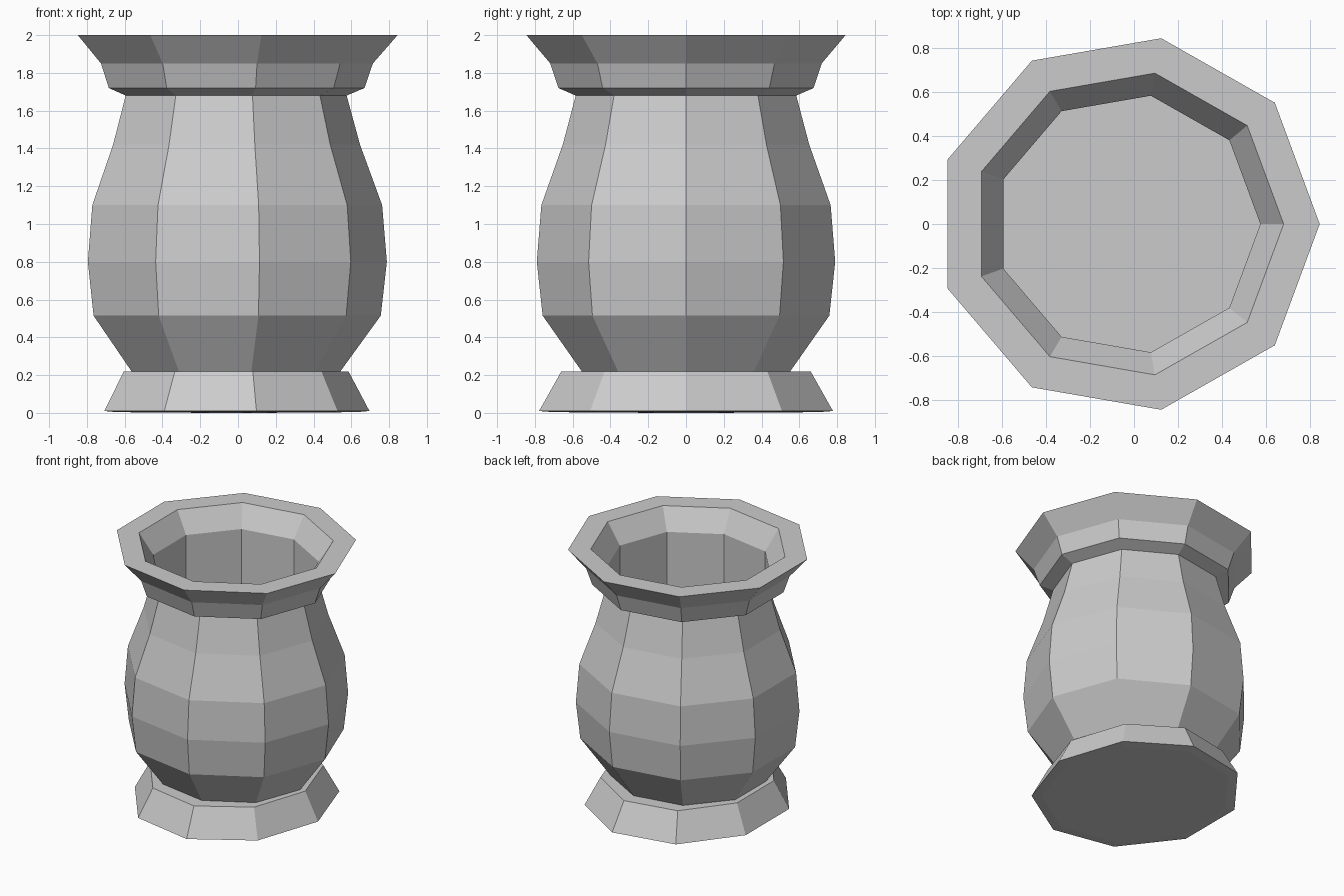
import bpy, bmesh, math

if "Cube" in bpy.data.objects:
    bpy.data.objects.remove(bpy.data.objects["Cube"])

SIDES = 9
CX = -0.028  # offset so that the nine-sided outline is centred in x


def lathe(name, rings, cap_start=False, cap_end=False):
    """Nine-sided flat-faced surface through (rx, ry, z) rings."""
    bm = bmesh.new()
    loops = []
    for rx, ry, z in rings:
        loops.append([bm.verts.new((CX + rx * math.cos(2 * math.pi * i / SIDES),
                                    ry * math.sin(2 * math.pi * i / SIDES), z))
                      for i in range(SIDES)])
    for a, b in zip(loops, loops[1:]):
        for i in range(SIDES):
            j = (i + 1) % SIDES
            bm.faces.new((a[i], a[j], b[j], b[i]))
    if cap_start:
        bm.faces.new(loops[0][::-1])
    if cap_end:
        bm.faces.new(loops[-1])
    mesh = bpy.data.meshes.new(name)
    bm.to_mesh(mesh)
    bm.free()
    obj = bpy.data.objects.new(name, mesh)
    bpy.context.collection.objects.link(obj)
    return obj


# Vessel: belly, neck, flared lip, then down the inside to the floor
profile = [(0.57, 0.22), (0.784, 0.515), (0.816, 0.80), (0.791, 1.10),
           (0.674, 1.42), (0.603, 1.68), (0.698, 1.72), (0.742, 1.85),
           (0.873, 2.0), (0.709, 2.0), (0.603, 1.84), (0.603, 0.50)]
lathe("vessel", [(r, r * 0.983, z) for r, z in profile], cap_end=True)

# Foot: slightly narrower in x, with a barely convex underside
lathe("foot", [(0.14, 0.155, 0.0), (0.655, 0.715, 0.004), (0.724, 0.79, 0.01),
               (0.613, 0.67, 0.22), (0.57, 0.56, 0.22)], cap_start=True)
